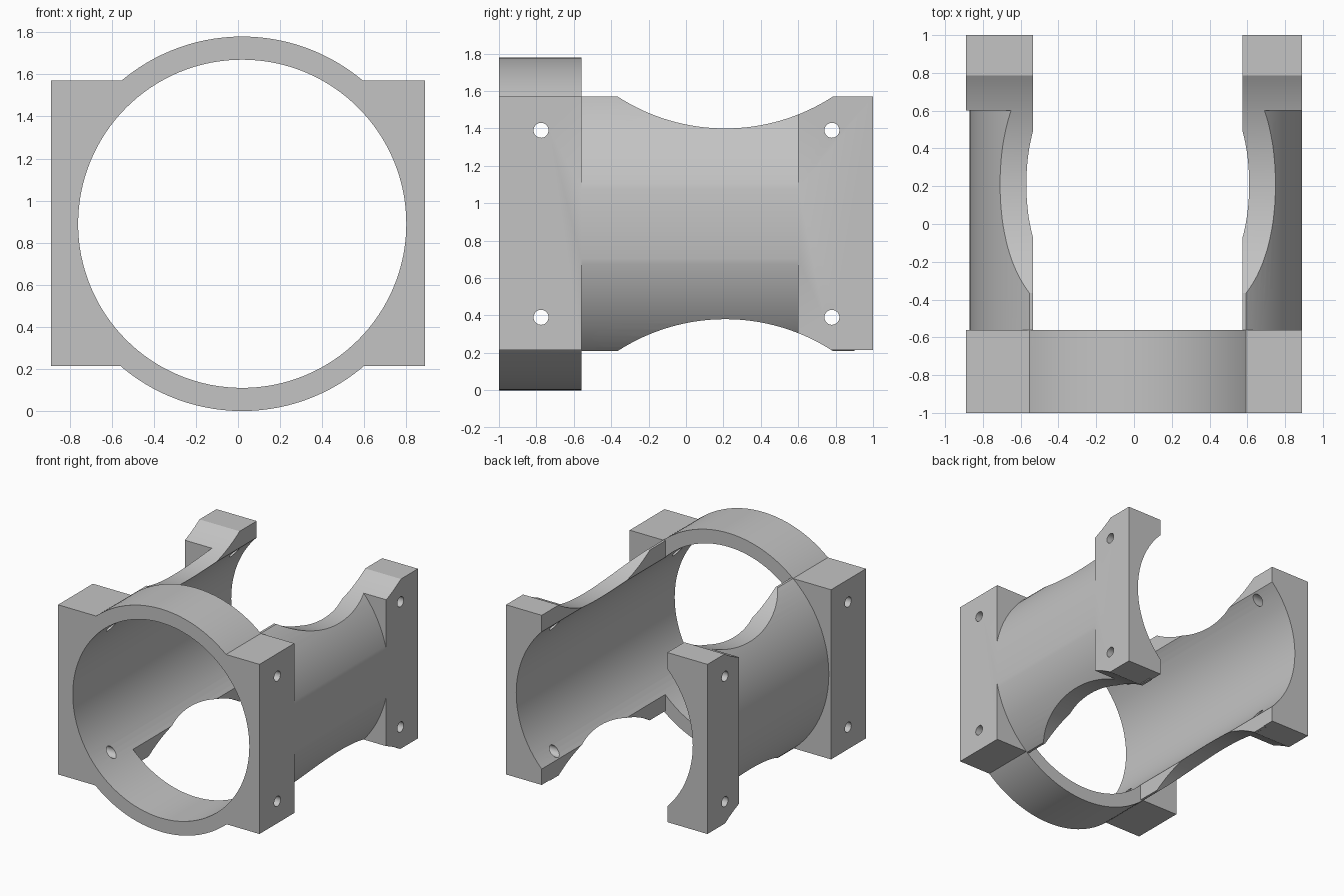
import bpy, bmesh, math
from mathutils import Vector

if "Cube" in bpy.data.objects:
    bpy.data.objects.remove(bpy.data.objects["Cube"], do_unlink=True)

CX, CZ = 0.02, 0.89            # bore axis
BORE, OUTER = 0.78, 0.89       # tube radii
LOW, HIGH = 0.215, 1.57        # block bottom and top
COLLAR_BACK, PAD_FRONT = -0.56, 0.6


def prism(name, points, depth):
    """Extrude a closed outline of 3D points along a depth vector."""
    bm = bmesh.new()
    face = bm.faces.new([bm.verts.new(p) for p in points])
    grown = bmesh.ops.extrude_face_region(bm, geom=[face])["geom"]
    verts = [g for g in grown if isinstance(g, bmesh.types.BMVert)]
    bmesh.ops.translate(bm, verts=verts, vec=Vector(depth))
    bmesh.ops.recalc_face_normals(bm, faces=bm.faces)
    mesh = bpy.data.meshes.new(name)
    bm.to_mesh(mesh)
    bm.free()
    obj = bpy.data.objects.new(name, mesh)
    bpy.context.collection.objects.link(obj)
    return obj


def box(name, x0, x1, y0, y1, z0, z1):
    outline = [(x0, y0, z0), (x1, y0, z0), (x1, y0, z1), (x0, y0, z1)]
    return prism(name, outline, (0, y1 - y0, 0))


def circle(radius, count):
    return [(radius * math.cos(2 * math.pi * i / count),
             radius * math.sin(2 * math.pi * i / count)) for i in range(count)]


def tube(name, radius, y0, y1):
    outline = [(CX + a, y0, CZ + b) for a, b in circle(radius, 128)]
    return prism(name, outline, (0, y1 - y0, 0))


def combine(target, other, operation):
    mod = target.modifiers.new(operation, "BOOLEAN")
    mod.operation = operation
    mod.solver = "EXACT"
    mod.object = other
    bpy.context.view_layer.objects.active = target
    bpy.ops.object.modifier_apply(modifier=mod.name)
    bpy.data.objects.remove(other, do_unlink=True)


# Round body with the front and rear mounting blocks
body = tube("bearing_housing", OUTER, -1.1, 0.9)
combine(body, box("collar_block", -1, 1, -1.2, COLLAR_BACK, LOW, HIGH), "UNION")
combine(body, box("rear_block", -1, 1, PAD_FRONT, 1.2, LOW, HIGH), "UNION")

# Square off the sides and ends
combine(body, box("envelope", -0.89, 0.89, -1, 1, -0.5, 2.5), "INTERSECT")

# Trim the top and bottom behind the collar, with a shallow curved scoop
scoop_y, scoop_r, half = 0.21, 1.057, 0.575
drop = math.sqrt(scoop_r ** 2 - half ** 2)
reach = math.asin(half / scoop_r)
profile = [(COLLAR_BACK, 2.5), (COLLAR_BACK, HIGH)]
for i in range(33):
    a = reach * (i / 16 - 1)
    profile.append((scoop_y + scoop_r * math.sin(a),
                    HIGH + drop - scoop_r * math.cos(a)))
profile += [(1.5, HIGH), (1.5, 2.5)]
for side in (1, -1):
    outline = [(-1.5, y, CZ + side * (z - CZ)) for y, z in profile]
    combine(body, prism("scoop_cutter", outline, (3, 0, 0)), "DIFFERENCE")

# Open slot between the two side walls, then the main bore
combine(body, box("slot_cutter", CX - 0.555, CX + 0.555, COLLAR_BACK, 1.5, -1, 3),
        "DIFFERENCE")
combine(body, tube("bore_cutter", BORE, -1.5, 1.5), "DIFFERENCE")

# Cross-drilled bolt holes
for y in (-0.775, 0.78):
    for z in (0.39, 1.39):
        outline = [(-1.5, y + a, z + b) for a, b in circle(0.04, 32)]
        combine(body, prism("hole_cutter", outline, (3, 0, 0)), "DIFFERENCE")

# Plain grey finish
grey = bpy.data.materials.new("light_grey")
grey.use_nodes = True
colour = (0.55, 0.55, 0.55, 1)
grey.diffuse_color = colour
grey.node_tree.nodes["Principled BSDF"].inputs["Base Color"].default_value = colour
body.data.materials.clear()
body.data.materials.append(grey)
for poly in body.data.polygons:
    poly.material_index = 0

bpy.ops.object.select_all(action="DESELECT")
body.select_set(True)
bpy.context.view_layer.objects.active = body
bpy.ops.object.shade_smooth_by_angle(angle=math.radians(20))
